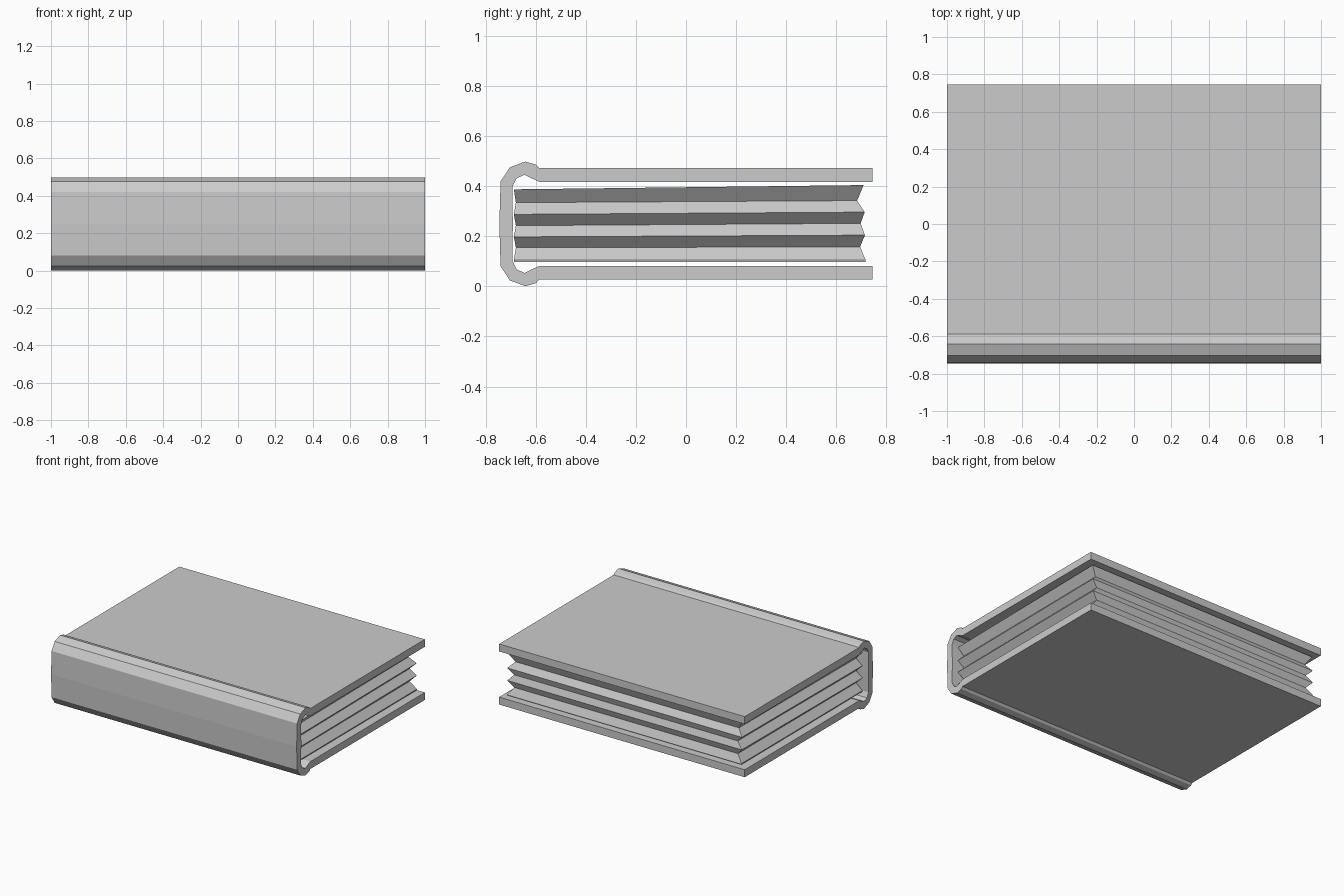
import bpy, bmesh

if "Cube" in bpy.data.objects:
    bpy.data.objects.remove(bpy.data.objects["Cube"])


def make_object(name, rings, caps=True):
    """Loft closed rings of equal length into one flat-shaded object."""
    bm = bmesh.new()
    loops = [[bm.verts.new(p) for p in ring] for ring in rings]
    n = len(loops[0])
    for a, b in zip(loops, loops[1:]):
        for i in range(n):
            j = (i + 1) % n
            bm.faces.new((a[i], a[j], b[j], b[i]))
    bm.faces.new(loops[0][::-1])
    bm.faces.new(loops[-1])
    bmesh.ops.recalc_face_normals(bm, faces=bm.faces)
    mesh = bpy.data.meshes.new(name)
    bm.to_mesh(mesh)
    bm.free()
    obj = bpy.data.objects.new(name, mesh)
    bpy.context.collection.objects.link(obj)
    return obj


# Cover: upper half of the (y, z) profile, mirrored about mid height
MID = 0.25
outer = [(0.745, 0.473), (-0.587, 0.473), (-0.60, 0.487), (-0.642, 0.499),
         (-0.704, 0.476), (-0.741, 0.42)]
inner = [(-0.694, 0.397), (-0.677, 0.432), (-0.645, 0.446), (-0.587, 0.418),
         (0.745, 0.418)]


def flip(points):
    return [(y, 2 * MID - z) for y, z in reversed(points)]


profile = (outer + [(-0.746, MID)] + flip(outer)
           + flip(inner) + [(-0.692, MID)] + inner)
make_object("book_cover", [[(x, y, z) for y, z in profile] for x in (-1, 1)])

# Page block: pleated edges; (half width, spine y, spine z, fore-edge y, fore-edge z)
levels = [
    (0.955, -0.688, 0.098, 0.718, 0.098),
    (0.955, -0.688, 0.105, 0.718, 0.105),
    (0.91, -0.68, 0.155, 0.696, 0.158),
    (0.955, -0.688, 0.198, 0.715, 0.205),
    (0.91, -0.68, 0.243, 0.698, 0.252),
    (0.955, -0.688, 0.288, 0.714, 0.297),
    (0.91, -0.68, 0.335, 0.684, 0.343),
    (0.955, -0.688, 0.388, 0.71, 0.405),
]
make_object("pages", [
    [(-w, y0, z0), (w, y0, z0), (w, y1, z1), (-w, y1, z1)]
    for w, y0, z0, y1, z1 in levels])
